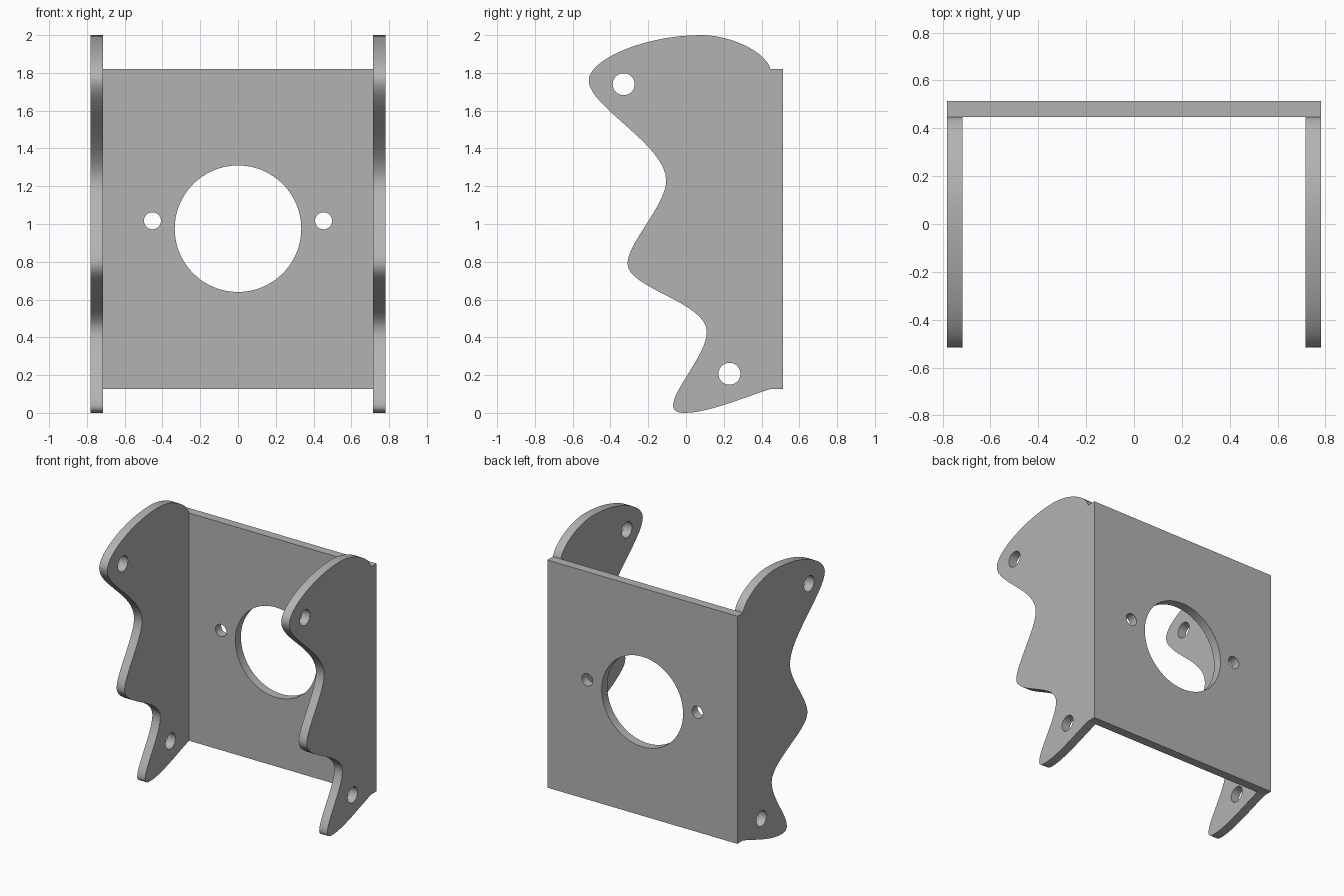
import bpy, bmesh
from math import pi

cube = bpy.data.objects.get("Cube")
if cube:
    bpy.data.objects.remove(cube, do_unlink=True)

THICK = 0.066
HALF_WIDTH = 0.782
BACK = 0.513
FOLD = BACK - THICK
LOW, HIGH = 0.127, 1.82

metal = bpy.data.materials.new("grey_metal")
GREY = (0.45, 0.45, 0.45, 1)
metal.diffuse_color = GREY
metal.use_nodes = True
metal.node_tree.nodes["Principled BSDF"].inputs["Base Color"].default_value = GREY


def circle(cx, cy, r):
    """Four bezier points, each as (handle in, point, handle out)."""
    k = 0.5523 * r
    points = []
    for dx, dy in ((1, 0), (0, 1), (-1, 0), (0, -1)):
        x, y = cx + r * dx, cy + r * dy
        points.append(((x + k * dy, y - k * dx), (x, y), (x - k * dy, y + k * dx)))
    return points


def corner(x, y):
    return ((x, y),) * 3


def sheet(name, loops, location, rotation):
    """Cut a flat plate from closed outlines and give it thickness."""
    curve = bpy.data.curves.new(name, 'CURVE')
    curve.dimensions = '2D'
    curve.fill_mode = 'BOTH'
    curve.extrude = THICK / 2
    curve.resolution_u = 16
    for loop in loops:
        spline = curve.splines.new('BEZIER')
        spline.bezier_points.add(len(loop) - 1)
        spline.use_cyclic_u = True
        for p, (before, at, after) in zip(spline.bezier_points, loop):
            p.handle_left_type = p.handle_right_type = 'FREE'
            p.co = (*at, 0)
            p.handle_left = (*before, 0)
            p.handle_right = (*after, 0)
    obj = bpy.data.objects.new(name, curve)
    bpy.context.collection.objects.link(obj)
    obj.location, obj.rotation_euler = location, rotation
    bpy.ops.object.select_all(action='DESELECT')
    obj.select_set(True)
    bpy.context.view_layer.objects.active = obj
    bpy.ops.object.convert(target='MESH')
    obj = bpy.context.object
    bm = bmesh.new()
    bm.from_mesh(obj.data)
    bmesh.ops.remove_doubles(bm, verts=bm.verts, dist=0.0002)
    bmesh.ops.recalc_face_normals(bm, faces=bm.faces)
    bm.to_mesh(obj.data)
    bm.free()
    obj.data.materials.clear()
    obj.data.materials.append(metal)
    bpy.ops.object.shade_smooth_by_angle(angle=pi / 6)


# Wavy side flange: (y, z) outline running down the front and up the fold
flange = [
    ((0.24, 2.0), (0.08, 2.0), (-0.22, 2.0)),
    ((-0.515, 1.87), (-0.515, 1.76), (-0.515, 1.62)),
    ((-0.105, 1.42), (-0.105, 1.23), (-0.105, 1.10)),
    ((-0.31, 0.90), (-0.31, 0.79), (-0.31, 0.66)),
    ((0.11, 0.585), (0.11, 0.43), (0.11, 0.31)),
    ((-0.068, 0.125), (-0.068, 0.04), (-0.068, 0.01)),
    ((-0.045, 0), (-0.01, 0), (0.12, 0)),
    ((0.30, 0.08), (FOLD, LOW), (FOLD, LOW)),
    ((FOLD, HIGH), (FOLD, HIGH), (0.425, 1.91)),
]
flange_holes = [circle(-0.33, 1.74, 0.058), circle(0.23, 0.207, 0.058)]
for name, side in (("left_flange", 1), ("right_flange", -1)):
    sheet(name, [flange] + flange_holes,
          (side * (HALF_WIDTH - THICK / 2), 0, 0), (pi / 2, 0, pi / 2))

# Back plate with a large opening and two bolt holes
plate = [corner(-HALF_WIDTH, LOW), corner(HALF_WIDTH, LOW),
         corner(HALF_WIDTH, HIGH), corner(-HALF_WIDTH, HIGH)]
bolt_holes = [circle(side * 0.453, 1.017, 0.045) for side in (1, -1)]
sheet("back_plate", [plate, circle(0, 0.975, 0.335)] + bolt_holes,
      (0, BACK - THICK / 2, 0), (pi / 2, 0, 0))
